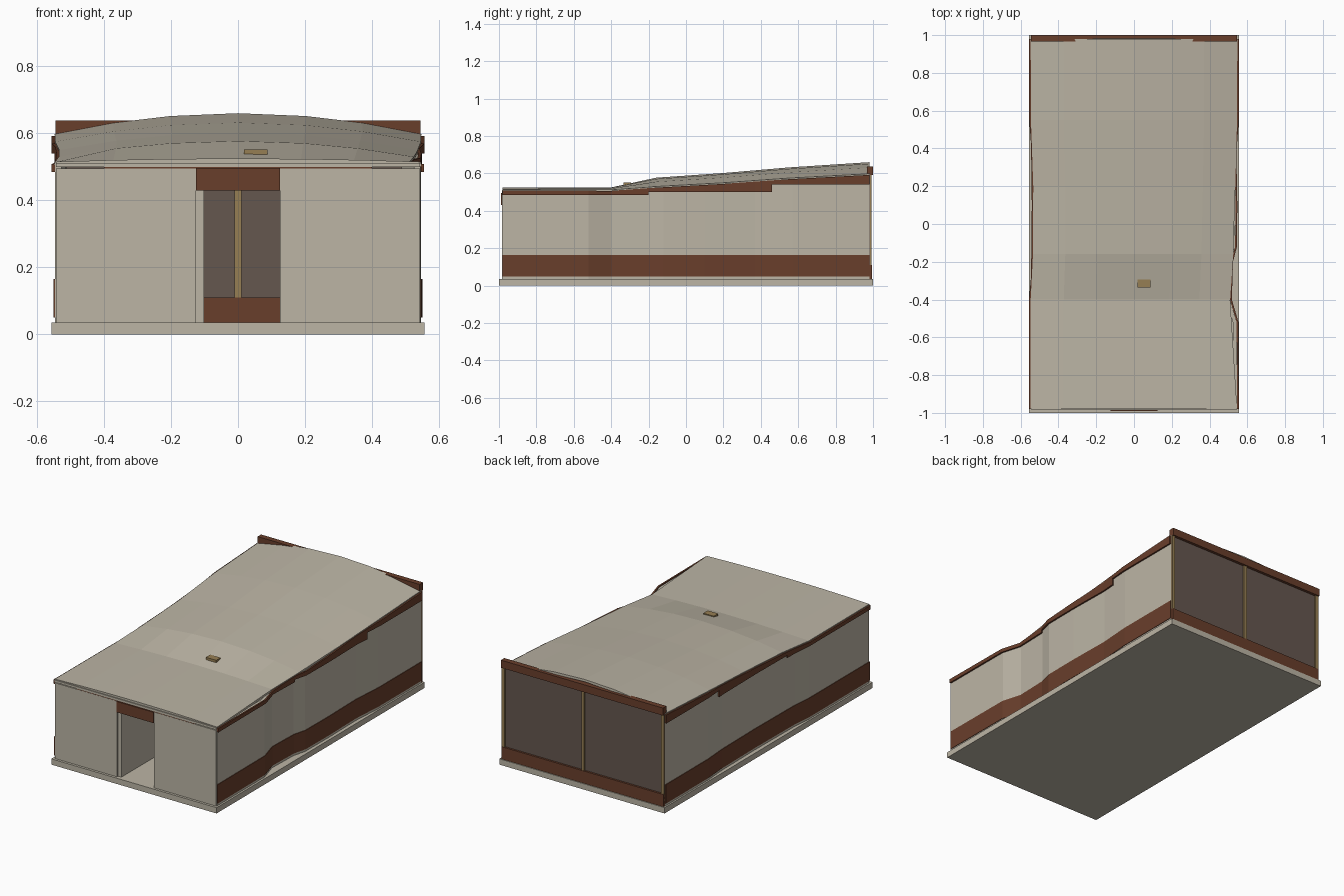
import bpy, bmesh

if "Cube" in bpy.data.objects:
    bpy.data.objects.remove(bpy.data.objects["Cube"])

def material(name, r, g, b):
    m = bpy.data.materials.new(name)
    lin = [(c / 255 / 12.92 if c < 10 else ((c / 255 + 0.055) / 1.055) ** 2.4) for c in (r, g, b)]
    m.diffuse_color = (*lin, 1)
    m.use_nodes = True
    m.node_tree.nodes["Principled BSDF"].inputs["Base Color"].default_value = m.diffuse_color
    return m

PLASTER = material("warm_plaster", 188, 181, 165)
BROWN = material("red_brown", 105, 62, 43)
GLASS = material("dark_panel", 101, 87, 79)
WOOD = material("tan_wood", 150, 126, 83)

def finish(name, bm, mat):
    bmesh.ops.recalc_face_normals(bm, faces=bm.faces)
    me = bpy.data.meshes.new(name)
    bm.to_mesh(me)
    bm.free()
    me.materials.append(mat)
    ob = bpy.data.objects.new(name, me)
    bpy.context.collection.objects.link(ob)
    return ob

def box(name, mat, x0, x1, y0, y1, z0, z1):
    bm = bmesh.new()
    bmesh.ops.create_cube(bm, size=1)
    for v in bm.verts:
        v.co = (x0 + (v.co.x + .5) * (x1 - x0),
                y0 + (v.co.y + .5) * (y1 - y0),
                z0 + (v.co.z + .5) * (z1 - z0))
    return finish(name, bm, mat)

def interp(keys, y, col=1):
    if y <= keys[0][0]:
        return keys[0][col]
    for a, b in zip(keys, keys[1:]):
        if y <= b[0]:
            return a[col] + (b[col] - a[col]) * (y - a[0]) / (b[0] - a[0])
    return keys[-1][col]

# roof stations: y, height at the middle, height at the eaves
ROOF = [(-.98, .525, .515), (-.4, .525, .513), (-.16, .577, .53),
        (.2, .602, .55), (.55, .632, .575), (.98, .66, .598)]
# plan of the bending side walls: y, outer x
RIGHT = [(-.98, .545), (-.52, .543), (-.4, .508), (-.2, .514), (-.12, .535),
         (.1, .537), (.37, .532), (.57, .546), (.98, .546)]
LEFT = [(-.98, -.546), (-.4, -.546), (-.28, -.535), (.1, -.531),
        (.42, -.535), (.57, -.546), (.98, -.546)]

def eave(y):
    return interp(ROOF, y, 2)

# strip that follows a wall plan, with outward and inward offsets
def strip(name, mat, plan, y0, y1, out, inn, bottom, top):
    s = 1 if plan is RIGHT else -1
    ys = sorted({y0, y1} | {k[0] for k in plan + ROOF if y0 < k[0] < y1})
    bm = bmesh.new()
    rings = []
    for y in ys:
        x = interp(plan, y)
        t = top(y)
        rings.append([bm.verts.new(p) for p in (
            (x + s * out, y, bottom), (x + s * out, y, t),
            (x - s * inn, y, t), (x - s * inn, y, bottom))])
    for a, b in zip(rings, rings[1:]):
        for i in range(4):
            j = (i + 1) % 4
            bm.faces.new((a[i], a[j], b[j], b[i]))
    bm.faces.new(rings[0])
    bm.faces.new(rings[-1])
    return finish(name, bm, mat)

# floor slab
box("floor_slab", PLASTER, -.556, .556, -1, 1, 0, .035)

# side walls, skirtings and stepped top bands
for side, plan in (("right", RIGHT), ("left", LEFT)):
    strip(side + "_wall", PLASTER, plan, -.98, .98, 0, .02, .035, lambda y: eave(y) - .012)
    strip(side + "_skirting", BROWN, plan, -.98, .98, .004, -.0005, .05, lambda y: .165)
    for i, (a, b, z) in enumerate(((-.98, -.2, .485), (-.2, .46, .5), (.46, .98, .54))):
        strip(f"{side}_top_band_{i + 1}", BROWN, plan, a, b, .01, -.0005, z,
              lambda y: eave(y) - .006)

# front wall with doorway
for s, n in ((-1, "left"), (1, "right")):
    x0, x1 = sorted((s * .125, s * .543))
    box(f"front_wall_{n}", PLASTER, x0, x1, -.985, -.965, .035, .495)
box("front_top_trim", PLASTER, -.543, .543, -.985, -.965, .499, .512)
box("front_trim_line", BROWN, -.4, .4, -.984, -.965, .494, .5)
box("door_lintel", BROWN, -.125, .125, -.99, -.965, .43, .496)
box("hall_partition", PLASTER, -.125, -.102, -.975, -.4, .035, .5)

# back window wall
box("back_sill", BROWN, -.545, .545, .97, .995, .035, .11)
box("back_panel", GLASS, -.545, .545, .975, .983, .11, .595)
box("back_header", BROWN, -.545, .545, .967, 1, .592, .638)
for n, x in (("left", -.535), ("middle", 0), ("right", .535)):
    box(f"back_post_{n}", WOOD, x - .01, x + .01, .97, .992, .036 if x else .11, .593)

# arched roof shell
bm = bmesh.new()
rows = []
for y, mid, edge in ROOF:
    xl, xr = interp(LEFT, y) - .001, interp(RIGHT, y) + .001
    row = []
    for u in (-1, -.68, -.37, 0, .37, .68, 1):
        row.append(bm.verts.new((u * (xr if u > 0 else -xl), y, edge + (mid - edge) * (1 - u * u))))
    rows.append(row)
for a, b in zip(rows, rows[1:]):
    for i in range(6):
        bm.faces.new((a[i], a[i + 1], b[i + 1], b[i]))
roof = finish("roof", bm, PLASTER)
if roof.data.polygons[0].normal.z < 0:
    roof.data.flip_normals()
mod = roof.modifiers.new("thickness", 'SOLIDIFY')
mod.thickness = .014
mod.offset = -1

# small roof vent
box("roof_vent", WOOD, .018, .088, -.335, -.293, .53, .552)
